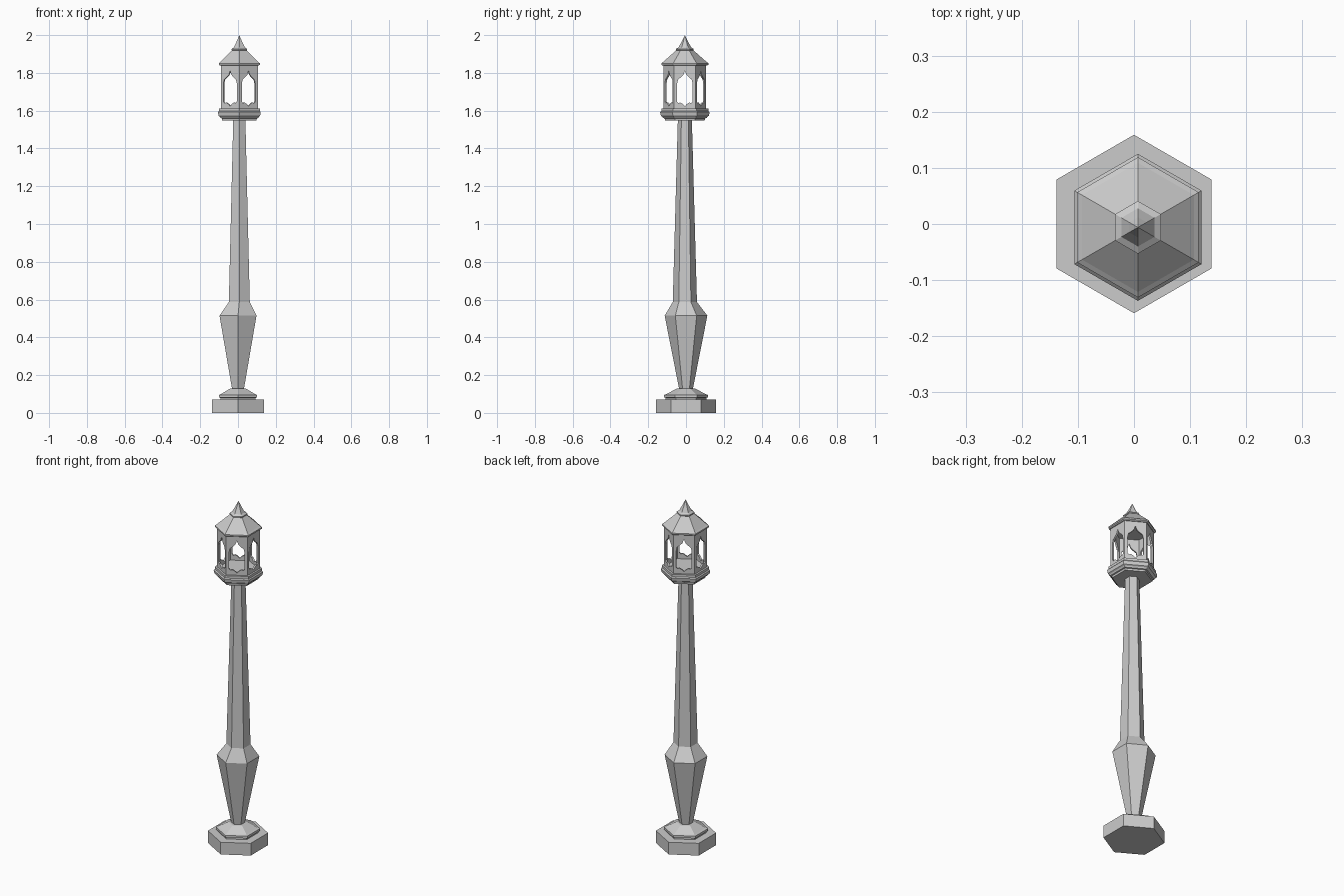
import bpy, bmesh, math
from mathutils import Matrix, Vector

if "Cube" in bpy.data.objects:
    bpy.data.objects.remove(bpy.data.objects["Cube"])

DX, DY = 0.007, -0.006   # slight offset of everything above the foot


def hex_lathe(name, profile, off=(0, 0)):
    """Closed six-sided turned solid from (corner radius, z[, offset]) rings."""
    bm = bmesh.new()
    rings = []
    for r, z, *o in profile:
        ox, oy = o[0] if o else off
        if r == 0:
            rings.append([bm.verts.new((ox, oy, z))])
        else:
            rings.append([bm.verts.new((ox + r * math.cos(math.radians(30 + 60 * k)),
                                        oy + r * math.sin(math.radians(30 + 60 * k)), z))
                          for k in range(6)])
    bm.faces.new(rings[0][::-1])
    for a, b in zip(rings, rings[1:]):
        for k in range(6):
            n = (k + 1) % 6
            if len(b) == 1:
                bm.faces.new((a[k], a[n], b[0]))
            else:
                bm.faces.new((a[k], a[n], b[n], b[k]))
    if len(rings[-1]) > 1:
        bm.faces.new(rings[-1])
    return finish(name, bm)


def finish(name, bm):
    bmesh.ops.recalc_face_normals(bm, faces=bm.faces)
    me = bpy.data.meshes.new(name)
    bm.to_mesh(me)
    bm.free()
    ob = bpy.data.objects.new(name, me)
    bpy.context.collection.objects.link(ob)
    return ob


# foot slab and stepped plinth
hex_lathe("foot_slab", [(0.159, 0), (0.159, 0.071)])
hex_lathe("plinth", [(0.108, 0.07), (0.108, 0.08), (0.117, 0.082), (0.117, 0.095),
                     (0.105, 0.099), (0.05, 0.128)])

# tapered vase and long pole, leaning a hair towards the lantern centre
up = (DX, DY)
hex_lathe("pole", [(0.036, 0.125), (0.113, 0.515), (0.064, 0.587, up), (0.037, 1.555, up)])

# lantern tray
hex_lathe("lantern_tray", [(0.105, 1.549), (0.107, 1.559), (0.115, 1.561), (0.119, 1.568),
                           (0.127, 1.573), (0.131, 1.592), (0.125, 1.598),
                           (0.125, 1.612)], up)

# six lantern walls, each pierced by a pointed window
R = 0.113
AP = R * math.cos(math.pi / 6)
half = [(0.008, 1.79), (0.021, 1.777), (0.036, 1.765), (0.041, 1.745),
        (0.041, 1.648), (0.035, 1.64), (0.024, 1.643), (0.012, 1.636)]
window = [(0, 1.812)] + half + [(0, 1.624)] + [(-x, z) for x, z in reversed(half)]
frame = [(-R / 2, 1.61), (R / 2, 1.61), (R / 2, 1.845), (-R / 2, 1.845)]
for i in range(6):
    bm = bmesh.new()
    edges = []
    for loop in (frame, window):
        vs = [bm.verts.new((AP, y, z)) for y, z in loop]
        edges += [bm.edges.new((vs[k], vs[(k + 1) % len(vs)])) for k in range(len(vs))]
    bmesh.ops.triangle_fill(bm, edges=edges, use_beauty=True, normal=Vector((1, 0, 0)))
    bmesh.ops.dissolve_limit(bm, angle_limit=0.01, verts=bm.verts, edges=bm.edges)
    faces = list(bm.faces)
    ext = bmesh.ops.extrude_face_region(bm, geom=faces, use_keep_orig=True)
    for v in [g for g in ext["geom"] if isinstance(g, bmesh.types.BMVert)]:
        v.co.x -= 0.01
        v.co.y *= (AP - 0.01) / AP if abs(v.co.y) > 0.05 else 1
    bm.transform(Matrix.Translation((DX, DY, 0)) @ Matrix.Rotation(i * math.pi / 3, 4, 'Z'))
    finish(f"lantern_wall_{i + 1}", bm)

# roof and finial
hex_lathe("lantern_roof", [(0.117, 1.838), (0.125, 1.843), (0.125, 1.851), (0.115, 1.858),
                           (0.044, 1.921)], up)
hex_lathe("finial", [(0.04, 1.915), (0.047, 1.921), (0.047, 1.927), (0.034, 1.935),
                     (0.018, 1.963), (0, 2.0)], up)
